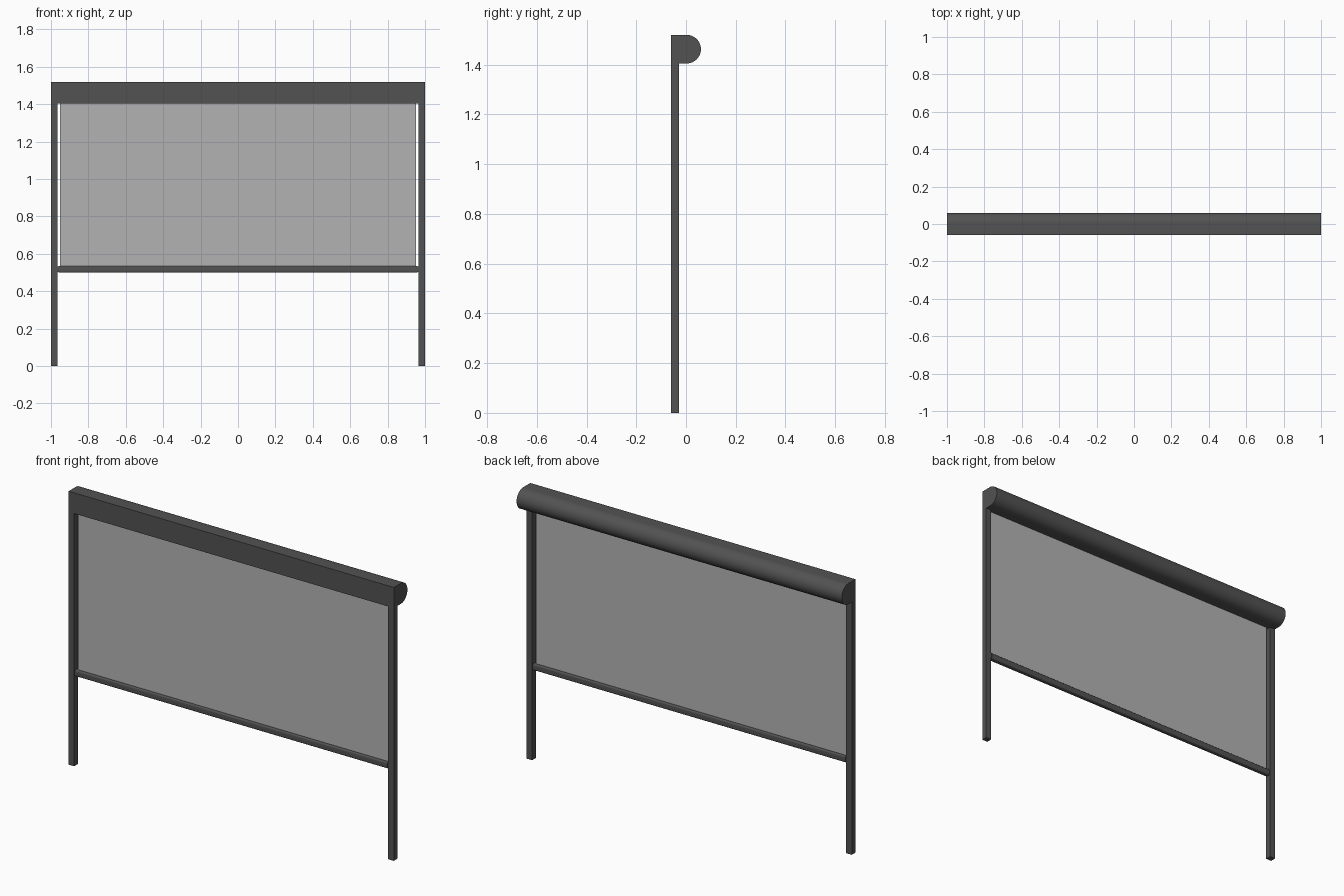
import bpy, bmesh, math

if "Cube" in bpy.data.objects:
    bpy.data.objects.remove(bpy.data.objects["Cube"])


def material(name, v):
    m = bpy.data.materials.new(name)
    m.diffuse_color = (v, v, v, 1)
    m.use_nodes = True
    m.node_tree.nodes["Principled BSDF"].inputs["Base Color"].default_value = m.diffuse_color
    return m


DARK = material("dark grey metal", 0.085)
CLOTH = material("light grey fabric", 0.45)


def profile_x(name, pts, x0, x1, mat, smooth=False):
    """Extrude a closed (y, z) outline along x."""
    bm = bmesh.new()
    f = bm.faces.new([bm.verts.new((x0, y, z)) for y, z in pts])
    r = bmesh.ops.extrude_face_region(bm, geom=[f])
    for v in r["geom"]:
        if isinstance(v, bmesh.types.BMVert):
            v.co.x = x1
    bmesh.ops.recalc_face_normals(bm, faces=bm.faces)
    me = bpy.data.meshes.new(name)
    bm.to_mesh(me)
    bm.free()
    me.materials.append(mat)
    ob = bpy.data.objects.new(name, me)
    bpy.context.collection.objects.link(ob)
    if smooth:
        bpy.ops.object.select_all(action='DESELECT')
        ob.select_set(True)
        bpy.context.view_layer.objects.active = ob
        bpy.ops.object.shade_smooth_by_angle(angle=math.radians(30))
    return ob


def rect(y0, y1, z0, z1):
    return [(y0, z0), (y1, z0), (y1, z1), (y0, z1)]


def arc(cy, cz, r, a0, a1, n):
    return [(cy + r * math.cos(math.radians(a0 + (a1 - a0) * i / n)),
             cz + r * math.sin(math.radians(a0 + (a1 - a0) * i / n))) for i in range(n + 1)]


# roller housing: square front, half-round back
R, CZ = 0.0575, 1.4625
profile_x("roller_housing", [(-0.06, CZ + R), (-0.06, CZ - R)]
          + arc(0.0025, CZ, R, -90, 90, 32), -1, 1, DARK, True)

# side guide rails and bottom bar end pins
for side, s in (("left", -1), ("right", 1)):
    profile_x(side + "_guide_rail", rect(-0.06, -0.028, 0, 1.406), s * 0.966, s, DARK)
    profile_x(side + "_bar_end", rect(-0.055, -0.033, 0.502, 0.533),
              s * 0.958, s * 0.97, DARK)

# bottom bar with rounded lower and upper edges
b = 0.007
bar = []
for cy, cz, a in ((-0.037, 0.507, -90), (-0.037, 0.528, 0),
                  (-0.051, 0.528, 90), (-0.051, 0.507, 180)):
    bar += arc(cy, cz, b, a, a + 90, 5)
profile_x("bottom_bar", bar, -0.96, 0.96, DARK, True)

# hanging screen fabric
profile_x("screen_fabric", rect(-0.045, -0.043, 0.53, 1.42), -0.953, 0.953, CLOTH)
